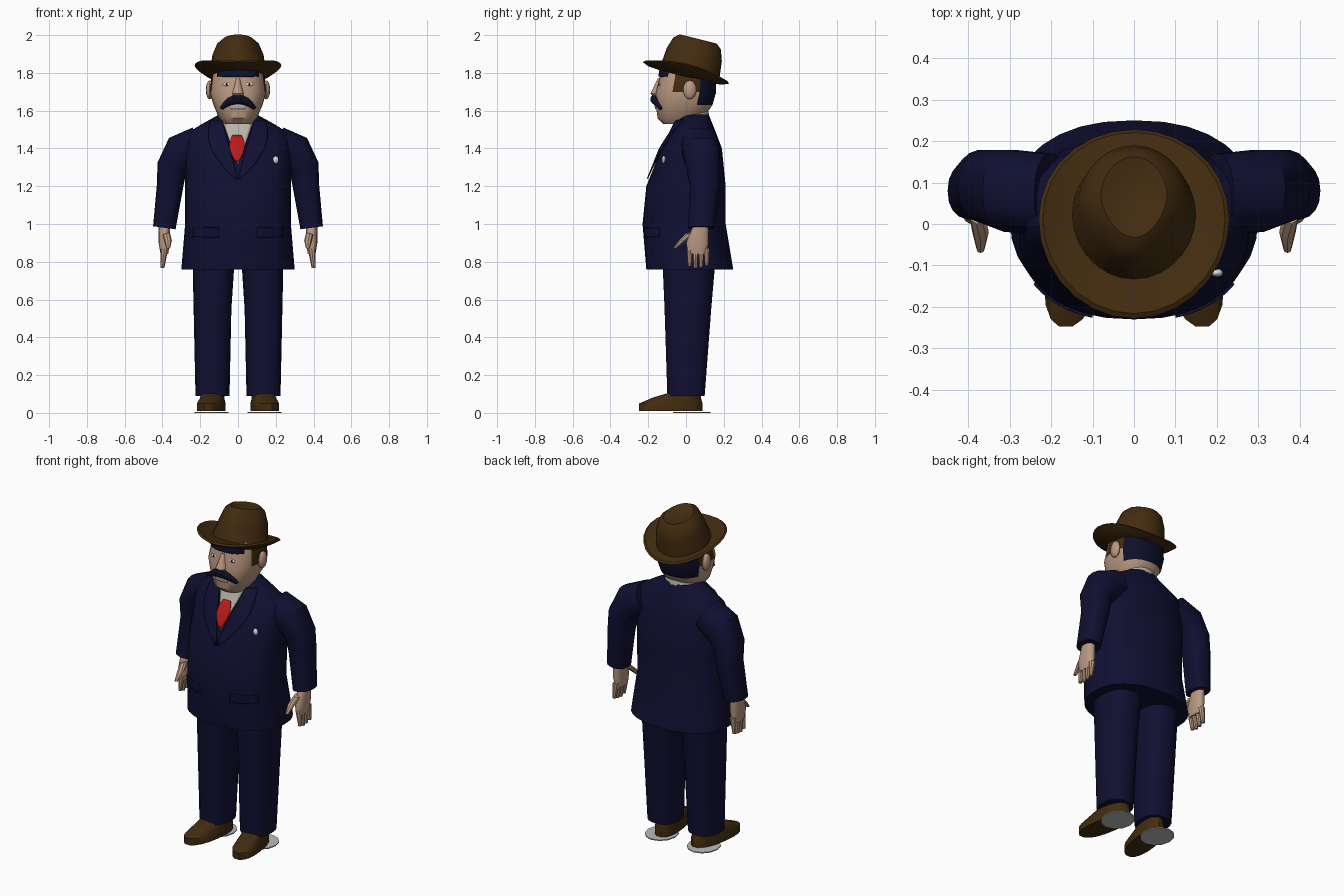
import bpy, bmesh
from math import sin, cos, pi, radians, copysign
from mathutils import Vector, Matrix

default_cube = bpy.data.objects.get("Cube")
if default_cube:
    bpy.data.objects.remove(default_cube)


def material(name, *rgb):
    made = bpy.data.materials.new(name)
    made.use_nodes = True
    made.diffuse_color = (*rgb, 1)
    shader = made.node_tree.nodes["Principled BSDF"]
    shader.inputs["Base Color"].default_value = (*rgb, 1)
    return made


navy = material("navy cloth", .005, .005, .032)
hair = material("blue black hair", .004, .005, .022)
brown = material("brown felt and leather", .055, .025, .005)
skin = material("skin", .5, .32, .22)
shirt = material("shirt grey", .48, .45, .4)
red = material("tie red", .5, .01, .01)
white = material("white", .75, .75, .75)
grey = material("sole grey", .5, .5, .5)
sides = (("left", 1), ("right", -1))


def finish(name, mesh_data, *materials):
    """Turn a bmesh into a smooth object that keeps its sharp edges."""
    bmesh.ops.recalc_face_normals(mesh_data, faces=mesh_data.faces)
    mesh = bpy.data.meshes.new(name)
    mesh_data.to_mesh(mesh)
    mesh_data.free()
    for each in materials:
        mesh.materials.append(each)
    made = bpy.data.objects.new(name, mesh)
    bpy.context.collection.objects.link(made)
    bpy.ops.object.select_all(action="DESELECT")
    made.select_set(True)
    bpy.context.view_layer.objects.active = made
    bpy.ops.object.shade_smooth_by_angle(angle=radians(35))
    return made


def loft(name, rings, *materials, count=18, power=2, side=1, deform=None, rule=None):
    """Skin rings of (z, y, half width, half depth, optional x) along their path."""
    mesh_data = bmesh.new()
    spine = [Vector((ring[4] if len(ring) > 4 else 0, ring[1], ring[0])) for ring in rings]
    loops = []
    for index, (centre, ring) in enumerate(zip(spine, rings)):
        ahead = spine[min(index + 1, len(spine) - 1)] - spine[max(index - 1, 0)]
        across = Vector((ahead.z, 0, -ahead.x)).normalized()
        loop = []
        for step in range(count):
            angle = 2 * pi * step / count
            u, v = [copysign(abs(w) ** (2 / power), w) for w in (cos(angle), sin(angle))]
            point = centre + across * (u * ring[2]) + Vector((0, v * ring[3], 0))
            point.x *= side
            loop.append(mesh_data.verts.new(deform(point) if deform else point))
        loops.append(loop)
    for low, high in zip(loops, loops[1:]):
        for step in range(count):
            after = (step + 1) % count
            mesh_data.faces.new((low[step], low[after], high[after], high[step]))
    mesh_data.faces.new(loops[0])
    mesh_data.faces.new(loops[-1])
    if rule:
        for face in mesh_data.faces:
            face.material_index = rule(face.calc_center_median())
    return finish(name, mesh_data, *materials)


def ball(name, centre, radii, colour):
    mesh_data = bmesh.new()
    placing = Matrix.Translation(centre) @ Matrix.Diagonal((*radii, 1))
    bmesh.ops.create_uvsphere(mesh_data, u_segments=12, v_segments=8, radius=1, matrix=placing)
    return finish(name, mesh_data, colour)


def front_y(rings, power, x, z):
    """Front surface of an upright loft at a given x and z."""
    for low, high in zip(rings, rings[1:]):
        if low[0] <= z <= high[0]:
            blend = (z - low[0]) / (high[0] - low[0])
            y, width, depth = [a + (b - a) * blend for a, b in zip(low[1:], high[1:])]
            return y - depth * max(0, 1 - abs(x / width) ** power) ** (1 / power)


def patch(name, rings, power, top, bottom, edges, colour, lift=.004, steps=8):
    """Thin plate on a loft's front; edges gives its x limits from top to bottom."""
    mesh_data = bmesh.new()
    grid = []
    for row in range(steps + 1):
        fall = row / steps
        z = top + (bottom - top) * fall
        start, end = edges(fall)
        line = [start + (end - start) * column / steps for column in range(steps + 1)]
        grid.append([mesh_data.verts.new((x, front_y(rings, power, x, z) - lift, z)) for x in line])
    for upper, lower in zip(grid, grid[1:]):
        for column in range(steps):
            mesh_data.faces.new((upper[column], upper[column + 1], lower[column + 1], lower[column]))
    plate = finish(name, mesh_data, colour)
    thickness = plate.modifiers.new("thickness", "SOLIDIFY")
    thickness.thickness = .006
    thickness.offset = 0


# Jacket body
torso = [(.76, .02, .3, .23), (1, -.01, .28, .22), (1.2, 0, .28, .21), (1.4, .03, .28, .16),
         (1.48, .04, .27, .12), (1.53, .04, .19, .1), (1.58, .04, .1, .08)]
cut = 2.3
loft("jacket", torso, navy, count=32, power=cut)


# Shirt, tie, lapels, pocket flaps and badge
def shirt_edges(fall):
    half = .09 * (1 - .97 * fall)
    return -half, half


def tie_edges(fall):
    half = .04 * sin(pi * (.2 + .75 * fall))
    return -half - .005, half - .005


patch("shirt_front", torso, cut, 1.57, 1.32, shirt_edges, shirt)
patch("tie", torso, cut, 1.47, 1.33, tie_edges, red, lift=.01)
for word, side in sides:
    def lapel_edges(fall):
        inner = .085 * (1 - fall)
        return side * inner, side * (inner + .1 * sin(pi * (.2 + .75 * fall)))

    def flap_edges(fall):
        return side * .1, side * .24

    patch(word + "_lapel", torso, cut, 1.55, 1.24, lapel_edges, navy, lift=.01)
    patch(word + "_pocket_flap", torso, cut, .98, .93, flap_edges, navy)
ball("lapel_badge", (.2, front_y(torso, cut, .2, 1.34) - .005, 1.34), (.015, .01, .02), white)
loft("shirt_collar", [(1.53, .04, .11, .09), (1.6, .04, .09, .08)], shirt)

# Head, with hair at the back and sideburns
head = [(1.53, -.05, .07, .07), (1.56, -.03, .1, .12), (1.63, -.01, .13, .15),
        (1.7, 0, .15, .16), (1.78, .01, .14, .15), (1.84, .01, .13, .14)]
jaw = 2.4


def hair_rule(centre):
    if centre.z > 1.63 and centre.y > .06:
        return 1
    return 2 if centre.z > 1.73 and centre.y > -.05 else 0


loft("head", head, skin, hair, brown, count=32, power=jaw, rule=hair_rule)
loft("neck", [(1.5, .04, .08, .07), (1.63, .04, .08, .07)], skin)
loft("nose", [(1.67, -.15, .02, .02), (1.69, -.16, .03, .03), (1.77, -.14, .01, .01)], skin, count=10)


# Moustache droops and thins towards its tips
def moustache_ring(t):
    droop = t * t
    return 1.66 - .05 * droop, .03 * droop - .165, .025 - .017 * droop, .025 - .015 * droop, .09 * t


loft("moustache", [moustache_ring(step / 4 - 1) for step in range(9)], hair, count=10)
patch("lower_lip", head, jaw, 1.63, 1.61, lambda fall: (-.04, .04), shirt)
patch("forehead_hair", head, jaw, 1.83, 1.78, lambda fall: (-.11, .11), hair)
for word, side in sides:
    eye = Vector((side * .06, front_y(head, jaw, .06, 1.74), 1.74))
    ball(word + "_eye", eye, (.022, .005, .01), white)
    ball(word + "_pupil", eye, (.008, .007, .009), hair)
    ball(word + "_ear", (side * .15, .02, 1.71), (.02, .035, .05), skin)

# Hat: brim curls up at the sides, crown is dented, and the whole tips backwards
tip = Matrix.Rotation(radians(-14), 3, "X")


def curl_brim(point):
    if point.xy.length > .17:
        point.z += .8 * point.x ** 2
    return tip @ point + Vector((0, 0, 1.8))


def pinch_crown(point):
    if point.xy.length < .06:
        point.z -= .025
    elif point.z > .05 and point.y < 0:
        point.x *= 1 + 1.6 * point.y
    return tip @ point + Vector((0, .02, 1.8))


loft("hat_brim", [(-.02, 0, .14, .14), (-.015, 0, .2, .2), (0, 0, .23, .235), (.01, 0, .22, .225),
                  (.012, 0, .15, .15)], brown, count=28, deform=curl_brim)
loft("hat_crown", [(0, 0, .15, .16), (.1, 0, .135, .15), (.16, 0, .11, .13), (.185, 0, .08, .1),
                   (.19, 0, .03, .05)], brown, count=28, deform=pinch_crown)

for word, side in sides:
    # Toes turn outwards
    def splay(point):
        point.x += side * max(-.01, -.14 * point.y)
        return point

    # Sleeves
    loft(word + "_sleeve", [(1.43, .07, .09, .1, .2), (1.38, .08, .1, .1, .3), (1.3, .09, .08, .09, .35),
                            (1.2, .1, .07, .08, .36), (.98, .08, .06, .07, .39)], navy, power=cut, side=side)
    # Hands
    loft(word + "_palm", [(1, .08, .03, .04, .39), (.9, .06, .03, .06, .39), (.84, .06, .02, .05, .39)],
         skin, power=cut, side=side)
    loft(word + "_thumb", [(.95, .03, .02, .03, .38), (.91, -.02, .02, .02, .37), (.87, -.06, .01, .01, .37)],
         skin, count=8, side=side)
    for finger in range(4):
        y = .02 + .03 * finger
        low = .765 + .008 * abs(finger - 1.3)
        loft(f"{word}_finger_{finger + 1}", [(.87, y, .02, .016, .39), (low, y, .01, .01, .4)],
             skin, count=8, side=side)
    # Trousers, shoes and the thin plates under them
    loft(word + "_trouser_leg", [(.09, 0, .09, .1, .135), (.55, .01, .1, .125, .135), (.78, .015, .11, .14, .13)],
         navy, power=2.5, side=side)
    loft(word + "_shoe", [(.01, -.08, .07, .17, .13), (.05, -.08, .07, .17, .13), (.08, -.05, .06, .13, .13),
                          (.11, 0, .06, .08, .13)], brown, power=cut, side=side, deform=splay)
    loft(word + "_sole_plate", [(0, .03, .09, .1, .14), (.006, .03, .09, .1, .14)], grey, count=12, side=side)
